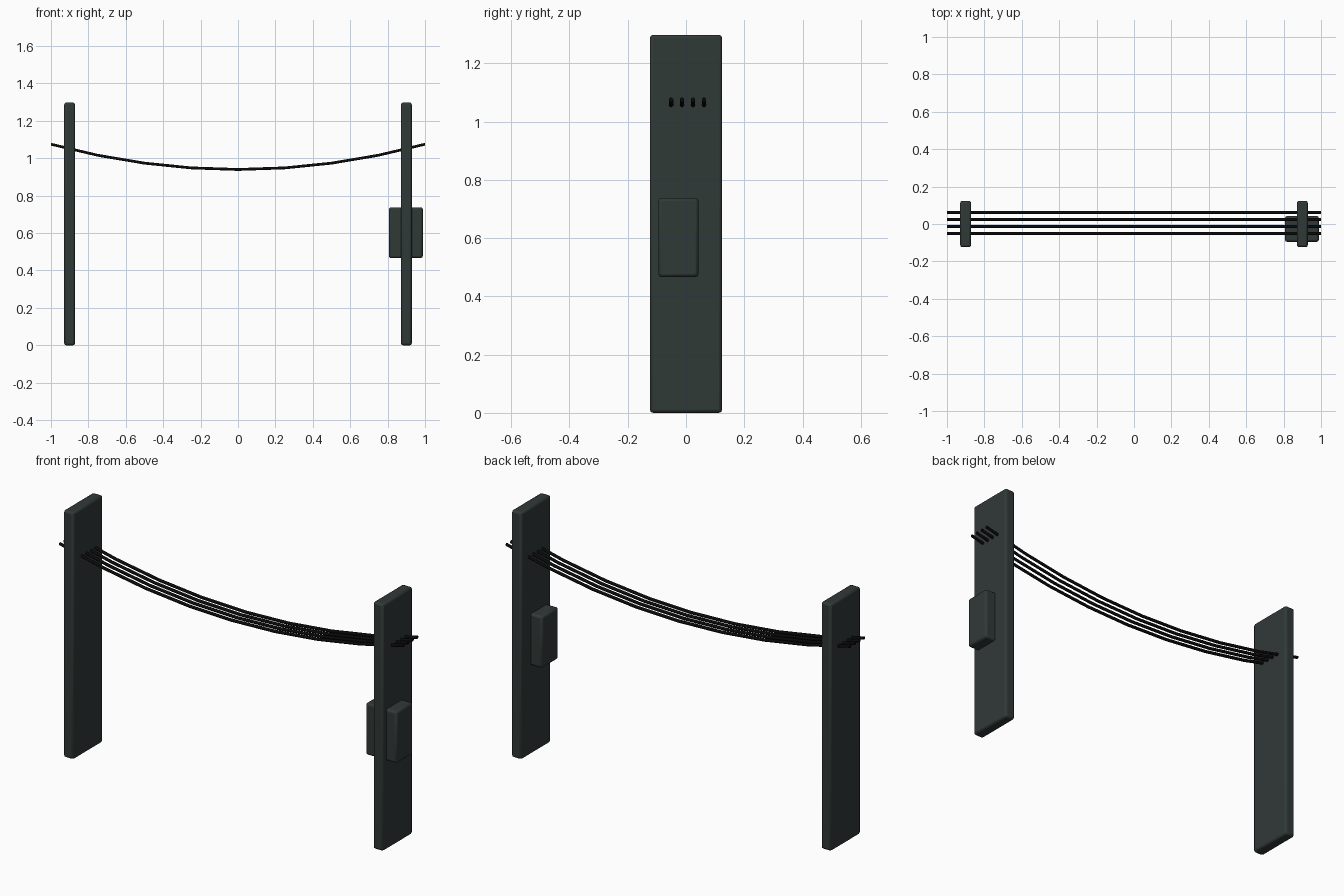
import bpy, math
from mathutils import Vector

if "Cube" in bpy.data.objects:
    bpy.data.objects.remove(bpy.data.objects["Cube"])


def material(name, rgb):
    m = bpy.data.materials.new(name)
    m.diffuse_color = (*rgb, 1)
    m.use_nodes = True
    m.node_tree.nodes["Principled BSDF"].inputs["Base Color"].default_value = m.diffuse_color
    return m


POST = material("dark slate", (0.030, 0.041, 0.039))
CABLE = material("cable black", (0.003, 0.003, 0.003))


def rounded_box(name, lo, hi, bevel):
    lo, hi = Vector(lo), Vector(hi)
    bpy.ops.mesh.primitive_cube_add(size=1, location=(lo + hi) / 2)
    ob = bpy.context.object
    ob.name = name
    ob.scale = hi - lo
    bpy.ops.object.transform_apply(location=False, rotation=False, scale=True)
    mod = ob.modifiers.new("soft edges", 'BEVEL')
    mod.width, mod.segments = bevel, 2
    ob.data.materials.append(POST)
    bpy.ops.object.shade_smooth_by_angle(angle=math.radians(35))
    return ob


def cable(name, y, r=0.008, segments=8, sides=8):
    # tube swept along a sagging parabola, closed at both ends
    verts, faces = [], []
    for i in range(segments + 1):
        x = -1 + 2 * i / segments
        for k in range(sides):
            a = 2 * math.pi * (k + 0.5) / sides
            verts.append((x, y + r * math.cos(a), 0.94 + 0.135 * x * x + r * math.sin(a)))
    for i in range(segments):
        for k in range(sides):
            n = (k + 1) % sides
            a, b = i * sides, (i + 1) * sides
            faces.append((a + k, a + n, b + n, b + k)[::-1])
    faces.append(tuple(range(sides))[::-1])
    faces.append(tuple(range(segments * sides, (segments + 1) * sides)))
    me = bpy.data.meshes.new(name)
    me.from_pydata(verts, [], [f[::-1] if len(f) == 4 else f for f in faces])
    me.materials.append(CABLE)
    ob = bpy.data.objects.new(name, me)
    bpy.context.collection.objects.link(ob)
    # make normals point outwards
    import bmesh
    bm = bmesh.new()
    bm.from_mesh(me)
    bmesh.ops.recalc_face_normals(bm, faces=bm.faces)
    bm.to_mesh(me)
    bm.free()
    for p in me.polygons:
        p.use_smooth = len(p.vertices) == 4
    return ob


# Flat upright posts
for side, s in (("left", -1), ("right", 1)):
    rounded_box(side + "_post", (0.9 * s - 0.029, -0.124, 0), (0.9 * s + 0.029, 0.124, 1.298), 0.011)

# Junction box straddling the right post
rounded_box("junction_box", (0.807, -0.095, 0.466), (0.988, 0.043, 0.738), 0.011)

# Four sagging cables
for i in range(4):
    cable(f"cable_{i + 1}", -0.051 + 0.0375 * i)
